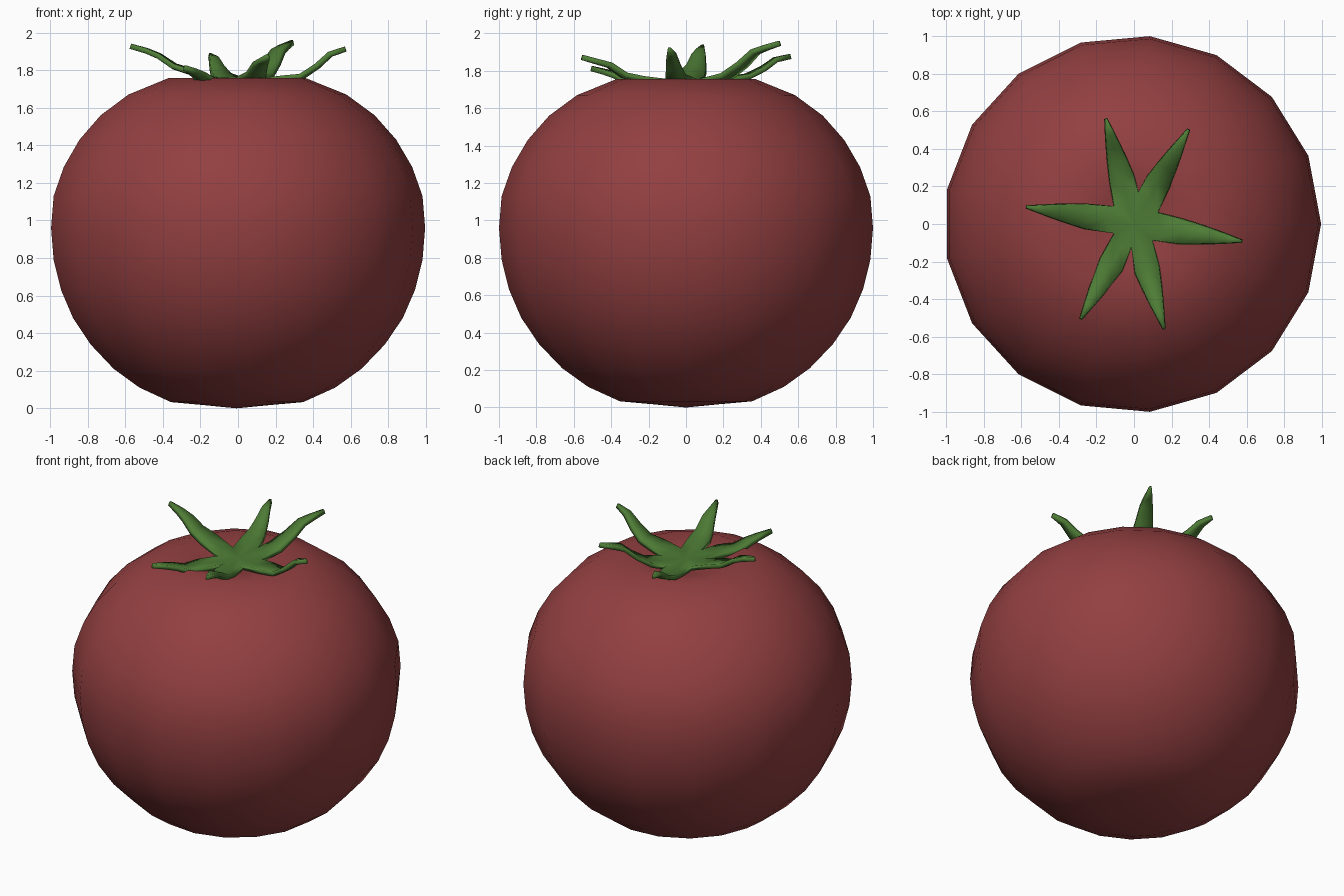
import bpy, bmesh
from math import sin, cos, pi, radians
from mathutils import Vector

if "Cube" in bpy.data.objects:
    bpy.data.objects.remove(bpy.data.objects["Cube"])


def finish(name, bm, color, angle):
    bmesh.ops.recalc_face_normals(bm, faces=bm.faces)
    mesh = bpy.data.meshes.new(name)
    bm.to_mesh(mesh)
    bm.free()
    obj = bpy.data.objects.new(name, mesh)
    bpy.context.collection.objects.link(obj)
    mat = bpy.data.materials.new(name + "_colour")
    mat.diffuse_color = color
    mat.use_nodes = True
    mat.node_tree.nodes["Principled BSDF"].inputs["Base Color"].default_value = mat.diffuse_color
    mesh.materials.append(mat)
    bpy.ops.object.select_all(action='DESELECT')
    obj.select_set(True)
    bpy.context.view_layer.objects.active = obj
    bpy.ops.object.shade_smooth_by_angle(angle=radians(angle))
    return obj


# Fruit body: 17-sided lathe with a flattened base and a shallow dimple on top
SIDES = 17
profile = [(0.175, 0.017), (0.355, 0.033), (0.525, 0.11), (0.665, 0.21),
           (0.79, 0.34), (0.885, 0.48), (0.95, 0.63), (0.99, 0.79),
           (1.004, 0.96), (0.99, 1.13), (0.935, 1.285), (0.85, 1.43),
           (0.735, 1.56), (0.585, 1.67), (0.37, 1.757), (0.19, 1.725)]
bm = bmesh.new()
rings = [[bm.verts.new((r * cos(2 * pi * i / SIDES) - 0.008,
                        r * sin(2 * pi * i / SIDES), z)) for i in range(SIDES)]
         for r, z in profile]
for lo, hi in zip(rings, rings[1:]):
    for i in range(SIDES):
        j = (i + 1) % SIDES
        bm.faces.new((lo[i], lo[j], hi[j], hi[i]))
for ring, z in ((rings[0], 0.0), (rings[-1], 1.69)):
    pole = bm.verts.new((-0.008, 0, z))
    for i in range(SIDES):
        bm.faces.new((ring[i], ring[(i + 1) % SIDES], pole))
finish("fruit_body", bm, (0.29, 0.05, 0.052, 1), 60)

# Calyx: six sepals joined at a hub; each is (angle, heights at the radii below)
radii = (0.15, 0.25, 0.34, 0.42, 0.49, 0.575)
widths = (0.0, 0.066, 0.052, 0.038, 0.024, 0.006)
sepals = [(-9, (1.75, 1.765, 1.775, 1.83, 1.895, 1.925)),
          (60, (1.755, 1.78, 1.84, 1.91, 1.935, 1.96)),
          (105, (1.75, 1.765, 1.78, 1.82, 1.87, 1.89)),
          (171, (1.76, 1.80, 1.83, 1.885, 1.915, 1.94)),
          (240.7, (1.745, 1.755, 1.752, 1.785, 1.805, 1.825)),
          (286, (1.75, 1.765, 1.785, 1.84, 1.86, 1.885))]
valley_r = (0.14, 0.17, 0.14, 0.115, 0.125, 0.13)
bm = bmesh.new()
hub = bm.verts.new((0, 0, 1.745))
n = len(sepals)
valleys = []
for k in range(n):
    a0, a1 = sepals[k][0], sepals[(k + 1) % n][0]
    mid = radians(a0 + ((a1 - a0) % 360) / 2)
    valleys.append(bm.verts.new((valley_r[k] * cos(mid), valley_r[k] * sin(mid), 1.755)))
for k, (ang, heights) in enumerate(sepals):
    d = Vector((cos(radians(ang)), sin(radians(ang)), 0))
    side = Vector((-d.y, d.x, 0))
    row = (valleys[k - 1], bm.verts.new(d * radii[0] + Vector((0, 0, heights[0]))), valleys[k])
    bm.faces.new((hub, row[0], row[1]))
    bm.faces.new((hub, row[1], row[2]))
    for r, w, z in list(zip(radii, widths, heights))[1:]:
        new = [bm.verts.new(d * r + side * w * s + Vector((0, 0, z + 0.1 * w * abs(s))))
               for s in (-1, 0, 1)]
        for i in (0, 1):
            bm.faces.new((row[i], new[i], new[i + 1], row[i + 1]))
        row = new
calyx = finish("calyx", bm, (0.075, 0.2, 0.036, 1), 50)
for f in calyx.data.polygons:
    if f.normal.z < 0:
        f.flip()
thick = calyx.modifiers.new("thickness", 'SOLIDIFY')
thick.thickness = 0.028
thick.offset = -1
